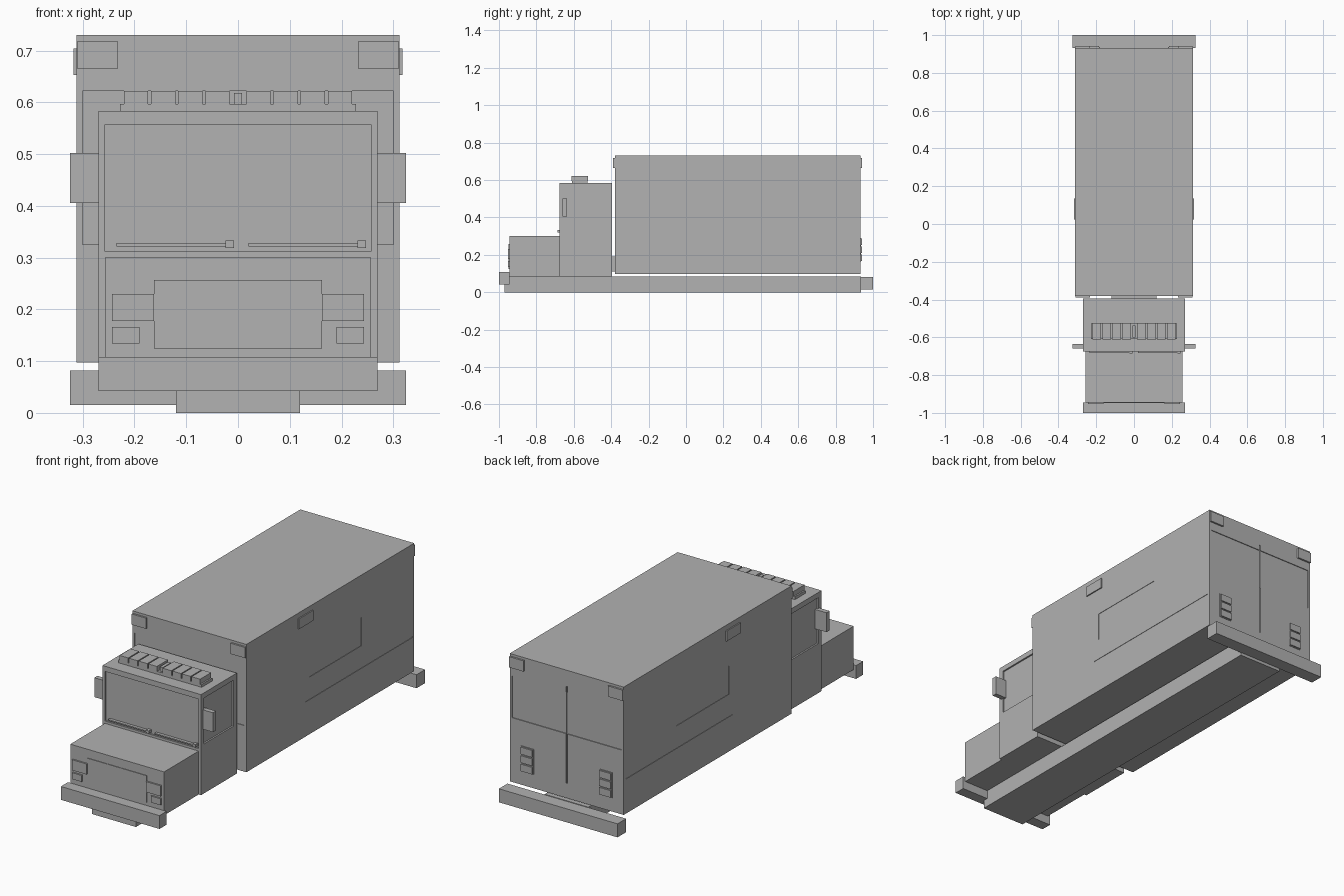
import bpy
import bmesh

old = bpy.data.objects.get("Cube")
if old:
    bpy.data.objects.remove(old, do_unlink=True)

# Single body colour
GREY = (0.445, 0.445, 0.445, 1)
paint = bpy.data.materials.new("plain grey")
paint.use_nodes = True
paint.diffuse_color = GREY
paint.node_tree.nodes["Principled BSDF"].inputs["Base Color"].default_value = GREY


def box(name, x, y, z):
    """Box spanning the given (low, high) ranges."""
    bm = bmesh.new()
    bmesh.ops.create_cube(bm, size=1)
    for v in bm.verts:
        for i, (low, high) in enumerate((x, y, z)):
            v.co[i] = low if v.co[i] < 0 else high
    mesh = bpy.data.meshes.new(name)
    bm.to_mesh(mesh)
    bm.free()
    mesh.materials.append(paint)
    obj = bpy.data.objects.new(name, mesh)
    bpy.context.collection.objects.link(obj)
    return obj


def pair(name, x, y, z):
    """Left box and its mirror image on the right."""
    return [box("left_" + name, x, y, z),
            box("right_" + name, (-x[1], -x[0]), y, z)]


def carve(body, cutters):
    """Cut recesses into a body and discard the cutters."""
    bpy.context.view_layer.objects.active = body
    for cutter in cutters:
        mod = body.modifiers.new("recess", 'BOOLEAN')
        mod.operation = 'DIFFERENCE'
        mod.solver = 'EXACT'
        mod.object = cutter
        bpy.ops.object.modifier_apply(modifier=mod.name)
        bpy.data.objects.remove(cutter, do_unlink=True)


# Chassis and bumpers
box("chassis", (-.12, .12), (-.97, .935), (0, .085))
box("front_bumper", (-.27, .27), (-1, -.945), (.042, .108))
box("rear_bumper", (-.325, .325), (.933, 1), (.015, .082))

# Bonnet with grille and lamps
box("bonnet", (-.257, .257), (-.945, -.67), (.085, .3))
box("grille", (-.162, .162), (-.948, -.944), (.124, .257))
pair("headlight", (.162, .243), (-.953, -.944), (.178, .23))
pair("indicator", (.19, .243), (-.953, -.944), (.134, .166))

# Cab with recessed glass
cab = box("cab", (-.27, .27), (-.675, -.395), (.085, .583))
carve(cab, [box("windscreen_cut", (-.257, .257), (-.7, -.667), (.312, .557))]
      + pair("window_cut", (.262, .3), (-.65, -.42), (.33, .557)))
pair("mirror", (.262, .325), (-.66, -.636), (.406, .502))
box("cab_link", (-.12, .12), (-.4, -.375), (.11, .19))

# Wipers
for side, start in (("right", -.235), ("left", .02)):
    box(side + "_wiper", (start, start + .215), (-.682, -.666), (.322, .328))
    box(side + "_wiper_pivot", (start + .211, start + .227), (-.686, -.666), (.319, .333))

# Roof light bar
box("light_bar_base", (-.228, .228), (-.61, -.527), (.582, .597))
for i in range(4):
    x = .016 + i * .0525
    pair("beacon_%d" % (i + 1), (x, x + .047), (-.612, -.525), (.596, .622))
box("centre_beacon", (-.008, .008), (-.6, -.537), (.596, .618))

# Cargo body with shallow panels and door seams
body = box("cargo_body", (-.312, .312), (-.38, .933), (.097, .73))
carve(body, [
    box("front_panel_cut", (-.3, .3), (-.4, -.377), (.325, .622)),
    box("rear_panel_cut", (-.3, .3), (.929, .95), (.415, .622)),
    box("door_seam_cut", (-.003, .003), (.926, .95), (.17, .65))]
    + pair("side_panel_cut", (.31, .33), (.11, .52), (.38, .52))
    + pair("side_seam_cut", (.31, .33), (.08, .92), (.268, .273)))

# Marker lamps on the cargo body
for end, y in (("front", (-.389, -.379)), ("rear", (.932, .942))):
    pair(end + "_corner_lamp", (.232, .311), y, (.665, .718))
pair("side_lamp", (.311, .318), (.025, .135), (.653, .704))

# Tail lamps on backing plates
pair("tail_plate", (.18, .25), (.932, .936), (.165, .29))
for i in range(3):
    z = .168 + i * .042
    pair("tail_lamp_%d" % (i + 1), (.184, .246), (.932, .942), (z, z + .035))
